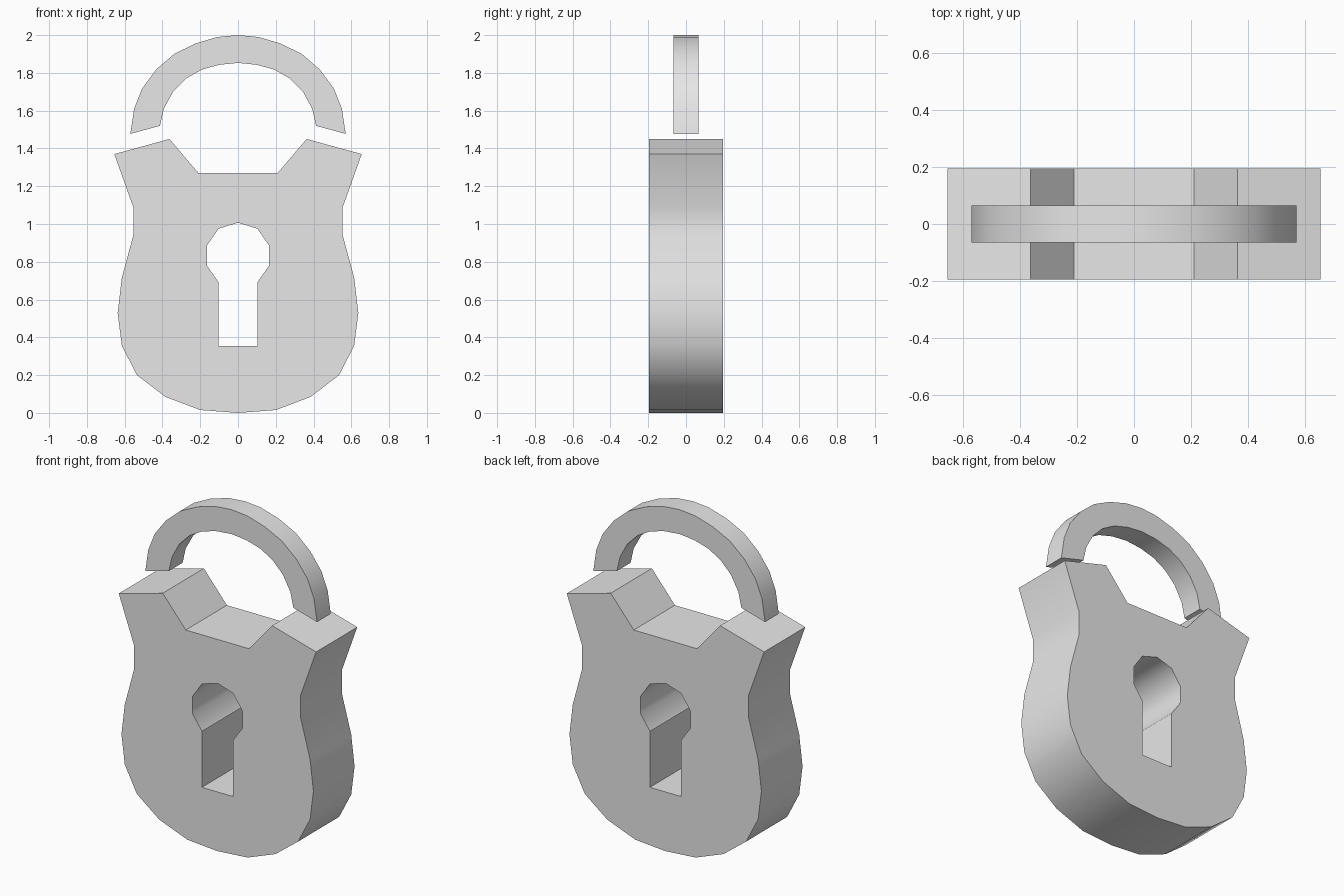
import bpy
import bmesh
import math

cube = bpy.data.objects.get("Cube")
if cube:
    bpy.data.objects.remove(cube, do_unlink=True)

grey = bpy.data.materials.new("light_grey")
grey.use_nodes = True
grey.diffuse_color = (0.8, 0.8, 0.8, 1)
grey.node_tree.nodes["Principled BSDF"].inputs["Base Color"].default_value = (0.8, 0.8, 0.8, 1)


def mirrored_plate(name, half, depth, sharp_z=None):
    """Extrude a right-half (x, z) outline through y and mirror it across x = 0."""
    bm = bmesh.new()
    front = [bm.verts.new((x, -depth / 2, z)) for x, z in half]
    back = [bm.verts.new((x, depth / 2, z)) for x, z in half]
    bm.faces.new(front)
    bm.faces.new(back[::-1])
    for i in range(len(half)):
        j = (i + 1) % len(half)
        # the centre seam stays open so both halves join up
        if half[i][0] or half[j][0]:
            bm.faces.new((front[j], front[i], back[i], back[j]))
    bmesh.ops.mirror(bm, geom=bm.verts[:] + bm.edges[:] + bm.faces[:],
                     axis='X', merge_dist=0.0005)
    bmesh.ops.recalc_face_normals(bm, faces=bm.faces[:])
    mesh = bpy.data.meshes.new(name)
    bm.to_mesh(mesh)
    bm.free()
    mesh.materials.append(grey)
    obj = bpy.data.objects.new(name, mesh)
    bpy.context.collection.objects.link(obj)

    bpy.ops.object.select_all(action='DESELECT')
    obj.select_set(True)
    bpy.context.view_layer.objects.active = obj
    bpy.ops.object.shade_smooth_by_angle(angle=math.radians(45))
    # crease running through the plate at a chosen height
    if sharp_z is not None:
        for edge in mesh.edges:
            if all(abs(mesh.vertices[v].co.z - sharp_z) < 0.001 for v in edge.vertices):
                edge.use_edge_sharp = True
    return obj


# Lock body: outer outline upward, then the keyhole outline downward
body_edge = [(0, 0), (0.2, 0.015), (0.385, 0.085), (0.535, 0.2), (0.615, 0.355),
             (0.637, 0.53), (0.615, 0.715), (0.553, 0.945), (0.553, 1.085),
             (0.655, 1.37), (0.363, 1.45), (0.21, 1.27), (0, 1.27)]
keyhole_edge = [(0, 1.007), (0.103, 0.975), (0.165, 0.885), (0.165, 0.78),
                (0.103, 0.692), (0.103, 0.355), (0, 0.355)]
mirrored_plate("lock_body", body_edge + keyhole_edge, 0.39, sharp_z=0.692)

# Shackle: outer arc from the end up, then the inner arc back down
outer_arc = [(0.57, 1.477), (0.55, 1.61), (0.508, 1.717), (0.433, 1.818),
             (0.338, 1.9), (0.227, 1.955), (0.108, 1.99), (0, 2)]
inner_arc = [(0, 1.853), (0.1, 1.843), (0.193, 1.817), (0.275, 1.77),
             (0.344, 1.7), (0.393, 1.61), (0.413, 1.52)]
mirrored_plate("shackle", outer_arc + inner_arc, 0.13)
